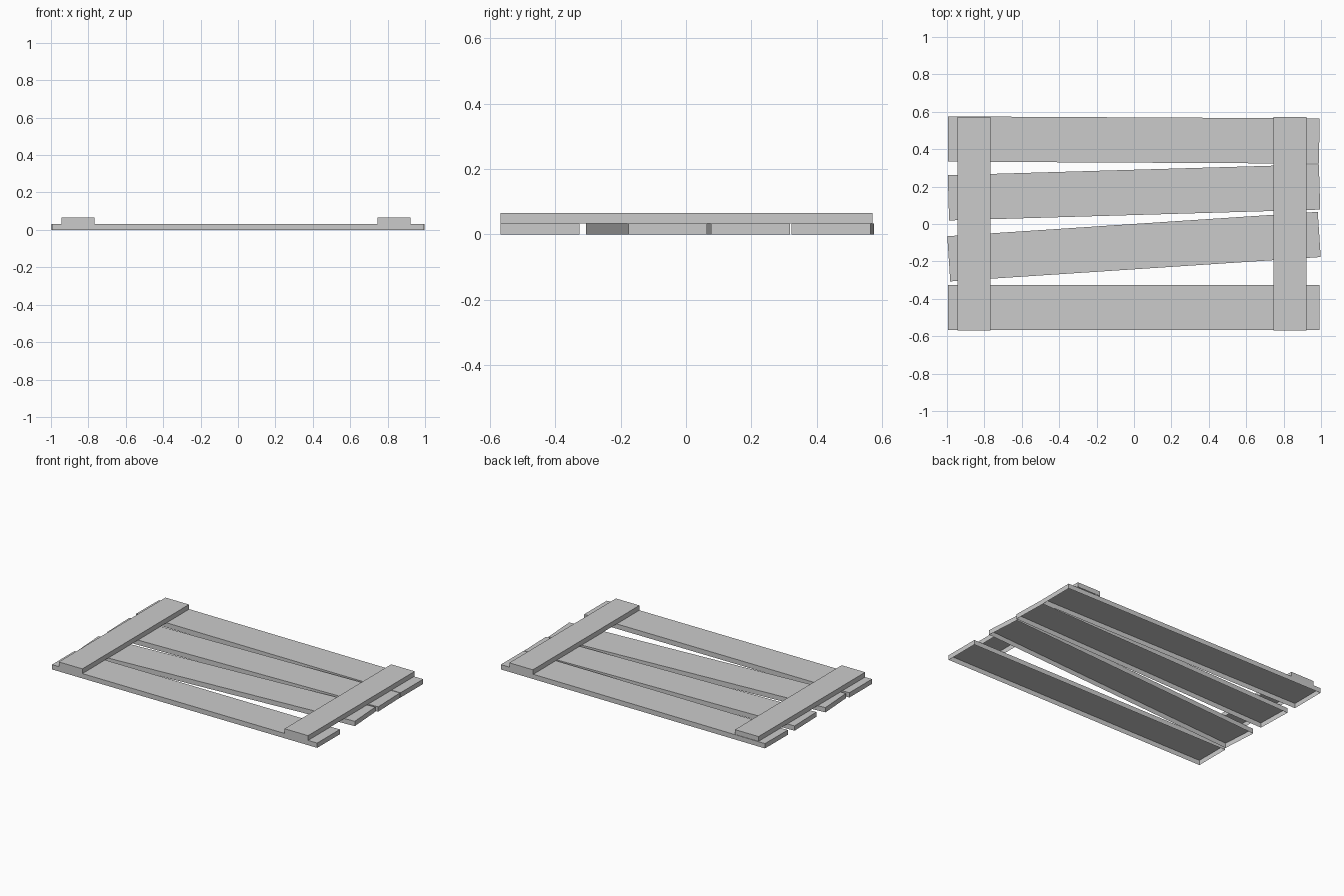
import bpy, bmesh, math
from mathutils import Matrix

if "Cube" in bpy.data.objects:
    bpy.data.objects.remove(bpy.data.objects["Cube"])

T = 0.0325  # board thickness


def board(name, cx, cy, z0, sx, sy, angle=0.0):
    """Box shell with an open underside, turned about z."""
    bm = bmesh.new()
    bmesh.ops.create_cube(bm, size=1)
    bm.normal_update()
    bottom = [f for f in bm.faces if f.normal.z < -0.5]
    bmesh.ops.delete(bm, geom=bottom, context='FACES_ONLY')
    bm.transform(Matrix.Diagonal((sx, sy, T, 1)))
    me = bpy.data.meshes.new(name)
    bm.to_mesh(me)
    bm.free()
    ob = bpy.data.objects.new(name, me)
    ob.location = (cx, cy, z0 + T / 2)
    ob.rotation_euler.z = math.radians(angle)
    bpy.context.collection.objects.link(ob)
    return ob


# Long planks, front to back, two of them set crooked
planks = [(-0.002, -0.447, 0.0), (0.0, -0.121, 3.76),
          (0.0, 0.169, 1.67), (-0.002, 0.449, -0.3)]
for i, (x, y, a) in enumerate(planks):
    board(f"plank_{i + 1}", x, y, 0, 1.985, 0.242, a)

# Cross battens on top
for name, x in (("left_batten", -0.855), ("right_batten", 0.835)):
    board(name, x, 0.001, T, 0.176, 1.14)
